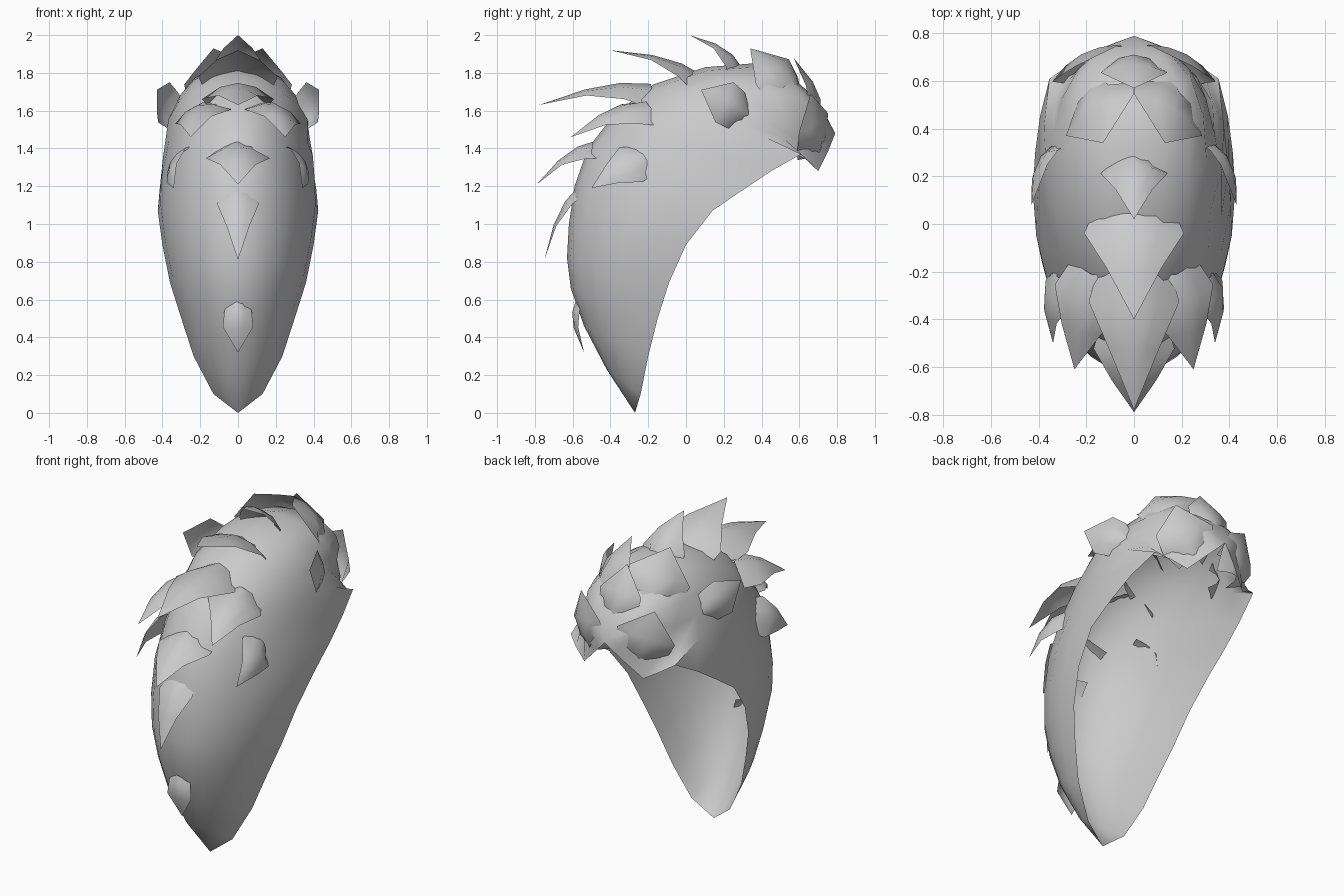
import bpy, bmesh, math
from mathutils import Vector

if "Cube" in bpy.data.objects:
    bpy.data.objects.remove(bpy.data.objects["Cube"])


def grid_object(name, rows):
    """Skin a grid of points, merging collapsed ends."""
    bm = bmesh.new()
    vs = [[bm.verts.new(p) for p in row] for row in rows]
    for a, b in zip(vs, vs[1:]):
        for i in range(len(a) - 1):
            bm.faces.new((a[i], a[i + 1], b[i + 1], b[i]))
    bmesh.ops.remove_doubles(bm, verts=bm.verts, dist=0.0005)
    bmesh.ops.recalc_face_normals(bm, faces=bm.faces)
    me = bpy.data.meshes.new(name)
    bm.to_mesh(me)
    bm.free()
    ob = bpy.data.objects.new(name, me)
    bpy.context.collection.objects.link(ob)
    bpy.ops.object.select_all(action='DESELECT')
    ob.select_set(True)
    bpy.context.view_layer.objects.active = ob
    bpy.ops.object.shade_smooth_by_angle(angle=math.radians(40))
    return ob


# Open shell: centre line (y, z), rim (x, y, z) and side bulge per rib
ribs = [
    ((-.27, 0), (0, -.27, 0), 0),
    ((-.42, .23), (.13, -.24, .10), 0),
    ((-.54, .46), (.235, -.20, .30), 0),
    ((-.61, .66), (.30, -.15, .50), 0),
    ((-.63, .82), (.36, -.09, .69), 0),
    ((-.62, 1.0), (.40, 0, .89), 0),
    ((-.59, 1.2), (.425, .14, 1.07), 0),
    ((-.52, 1.4), (.415, .30, 1.18), .01),
    ((-.38, 1.58), (.395, .45, 1.28), .03),
    ((-.17, 1.74), (.355, .61, 1.37), .07),
    ((.10, 1.83), (.29, .655, 1.33), .10),
    ((.35, 1.85), (.20, .70, 1.28), .15),
    ((.55, 1.79), (.10, .75, 1.38), .17),
    ((.70, 1.65), (.05, .77, 1.43), .11),
    ((.79, 1.48), (0, .79, 1.48), 0),
]
N = 12
rows = []
for (cy, cz), (rx, ry, rz), bulge in ribs:
    row = []
    for i in range(N + 1):
        t = -math.pi / 2 + math.pi * i / N
        c = math.cos(t)
        row.append((rx * math.sin(t) + bulge * math.sin(2 * t),
                    ry + (cy - ry) * c, rz + (cz - rz) * c))
    rows.append(row)
grid_object("shell", rows)

CENTRE = Vector((0, .1, .95))
LONG = ((0, 0, 0), (.45, .55, .3), (.78, 1, .8), (1.05, .75, 1.3))
KITE = ((0, 0, 0), (.5, 1, .6), (.8, .9, 1), (1.05, .4, 1.3))


def leaf(name, tip, base, width, drop, shape=LONG, facing=None):
    """Hollow folded leaf whose base is buried in the shell."""
    tip, base = Vector(tip), Vector(base)
    axis = (base - tip).normalized()
    out = Vector(facing) if facing else base - CENTRE
    out = (out - axis * out.dot(axis)).normalized()
    side = axis.cross(out)
    pts = []
    for u, w, d in shape:
        lift = .025 * math.sin(math.pi * min(u, 1)) - (.025 if u > 1 else 0)
        p = tip.lerp(base, u) + out * lift
        pts.append([p + side * width * w * k - out * drop * d * k * k
                    for k in (-1, -.5, 0, .5, 1)])
    return grid_object(name, pts)


# Leaves along the centre line
for name, tip, base, w, d, shape in (
    ("crown_leaf", (0, .02, 2.0), (0, .30, 1.85), .14, .09, LONG),
    ("upper_front_leaf", (0, -.40, 1.92), (0, .08, 1.81), .21, .09, LONG),
    ("brow_leaf", (0, -.78, 1.63), (0, -.22, 1.76), .19, .11, LONG),
    ("middle_front_leaf", (0, -.79, 1.21), (0, -.50, 1.45), .17, .10, LONG),
    ("lower_front_leaf", (0, -.75, .81), (0, -.59, 1.2), .11, .05, LONG),
    ("bottom_leaf", (0, -.54, .32), (0, -.60, .59), .08, .04, KITE),
    ("rear_leaf", (0, .57, 1.88), (0, .73, 1.60), .14, .07, KITE),
):
    leaf(name, tip, base, w, d, shape)

# Mirrored pairs of leaves
for name, tip, base, w, d, shape, face in (
    ("front_side_leaf", (.25, -.61, 1.46), (.19, -.24, 1.66), .16, .09, LONG, (.28, -.32, .71)),
    ("low_side_leaf", (.34, -.50, 1.19), (.345, -.24, 1.36), .12, .05, LONG, (1, -.5, .2)),
    ("cheek_leaf", (.43, .08, 1.71), (.365, .33, 1.58), .12, .05, KITE, (1, .3, .15)),
    ("top_side_leaf", (.13, .34, 1.93), (.19, .60, 1.72), .18, .09, KITE, (.6, .4, .75)),
    ("rear_side_leaf", (.25, .66, 1.69), (.17, .72, 1.38), .17, .07, KITE, (.5, .85, .1)),
):
    for s, label in ((1, "right_"), (-1, "left_")):
        leaf(label + name, (tip[0] * s, *tip[1:]), (base[0] * s, *base[1:]),
             w, d, shape, (face[0] * s, *face[1:]))
